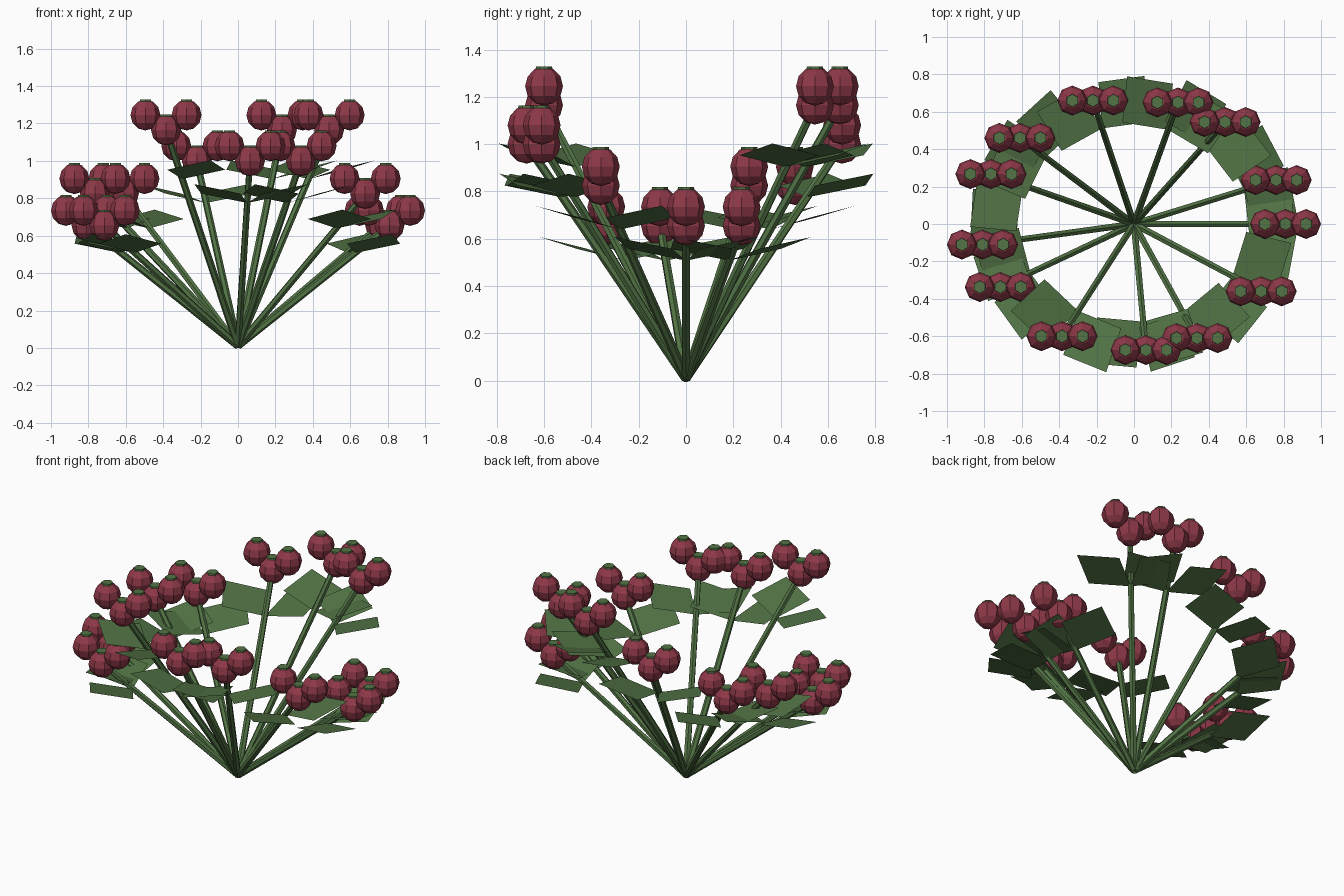
import bpy, bmesh
from math import cos, sin, atan2
from mathutils import Vector, Matrix

if "Cube" in bpy.data.objects:
    bpy.data.objects.remove(bpy.data.objects["Cube"])


def material(name, color):
    m = bpy.data.materials.new(name)
    m.diffuse_color = (*color, 1)
    m.use_nodes = True
    m.node_tree.nodes["Principled BSDF"].inputs["Base Color"].default_value = m.diffuse_color
    return m


GREEN = material("leaf_green", (0.085, 0.175, 0.06))
RED = material("berry_red", (0.27, 0.04, 0.065))


def finish(bm, name, mat):
    mesh = bpy.data.meshes.new(name)
    bm.normal_update()
    bm.to_mesh(mesh)
    bm.free()
    mesh.materials.append(mat)
    obj = bpy.data.objects.new(name, mesh)
    bpy.context.collection.objects.link(obj)


def add_stem(bm, top):
    # straight six-sided stem from the common foot to the lower berry
    foot = Vector((0, 0, 0.01))
    axis = top - foot
    mat = Matrix.Translation((foot + top) / 2) @ axis.to_track_quat('Z', 'Y').to_matrix().to_4x4()
    bmesh.ops.create_cone(bm, cap_ends=True, segments=6, radius1=0.02, radius2=0.018,
                          depth=axis.length, matrix=mat)


def add_leaf(bm, base, angle):
    # flat diamond leaf, rising towards its tip
    out = Vector((cos(angle), sin(angle), 0)) * 0.36 + Vector((0, 0, 0.1))
    side = Vector((-sin(angle), cos(angle), 0)) * 0.17
    mid = base + out * 0.5
    bm.faces.new([bm.verts.new(p) for p in (base, mid - side, base + out, mid + side)])


def add_berry(red, green, center):
    # eight-sided berry with a small six-sided calyx on top
    bmesh.ops.create_uvsphere(red, u_segments=8, v_segments=6, radius=0.08,
                              matrix=Matrix.Translation(center) @ Matrix.Diagonal((1, 1, 1.03, 1)))
    bmesh.ops.create_cone(green, cap_ends=True, segments=6, radius1=0.037, radius2=0.034, depth=0.02,
                          matrix=Matrix.Translation(center + Vector((0, 0, 0.073))))


# top of each stem: x, y, height
TOPS = [(-0.22, 0.66, 1.0), (0.235, 0.65, 1.165), (0.487, 0.545, 1.165), (0.76, 0.235, 0.655),
        (0.81, 0, 0.655), (0.68, -0.36, 0.825), (0.337, -0.61, 1.0), (0.064, -0.674, 1.0),
        (-0.385, -0.6, 1.165), (-0.715, -0.337, 0.655), (-0.81, -0.11, 0.655),
        (-0.765, 0.267, 0.825), (-0.61, 0.46, 0.825)]

stems, leaves, berries, calyxes = (bmesh.new() for _ in range(4))
for p in TOPS:
    top = Vector(p)
    add_stem(stems, top)
    heading = atan2(top.y, top.x)
    for turn in (-1, 1):
        add_leaf(leaves, top * 0.775, heading + turn)
    for dx, dz in ((0, 0), (-0.11, 0.08), (0.11, 0.08)):
        add_berry(berries, calyxes, top + Vector((dx, 0, dz)))

finish(stems, "stems", GREEN)
finish(leaves, "leaves", GREEN)
finish(berries, "berries", RED)
finish(calyxes, "berry_calyxes", GREEN)
